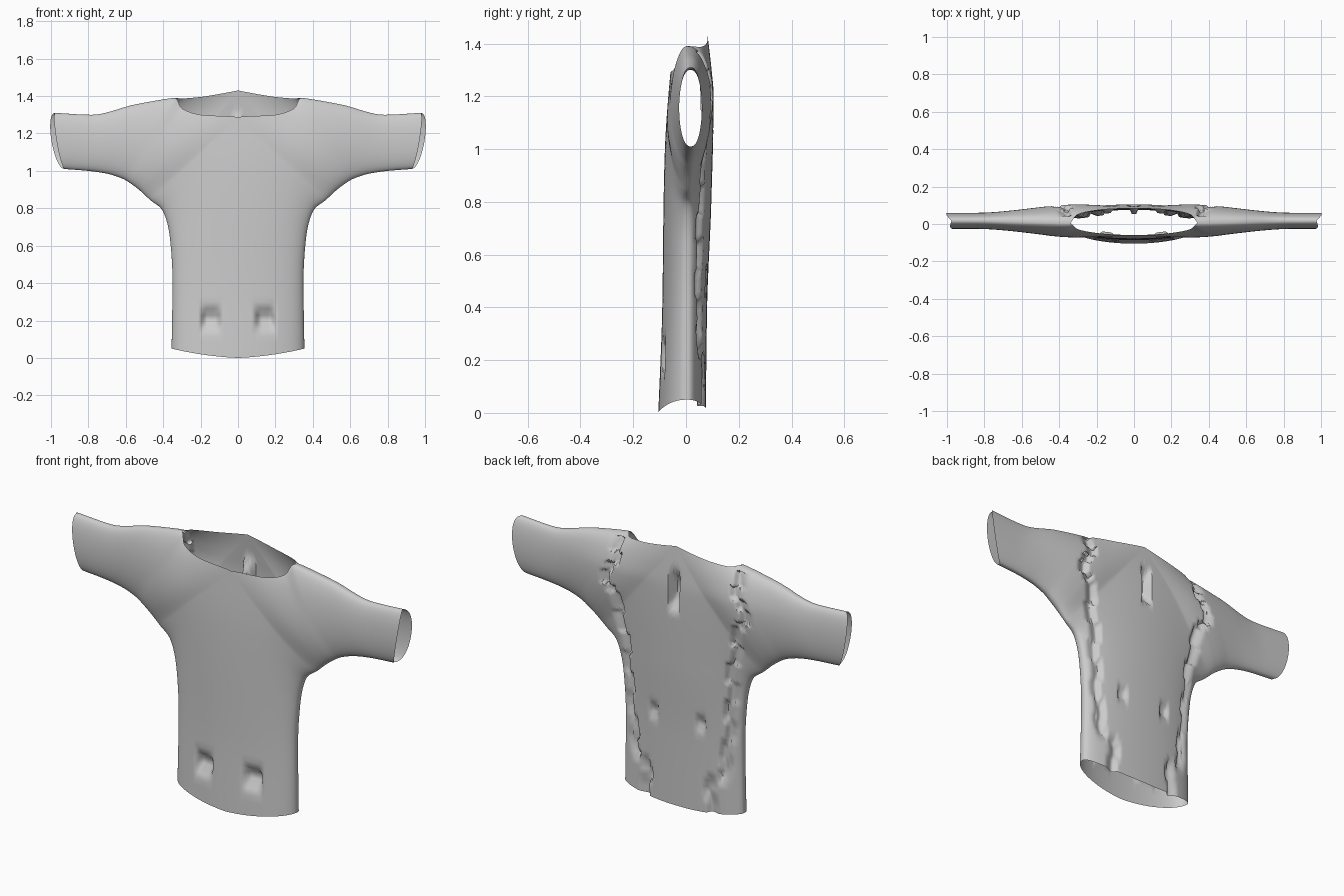
import bpy, bmesh, math

if "Cube" in bpy.data.objects:
    bpy.data.objects.remove(bpy.data.objects["Cube"])


def curve(xs, ys):
    """Monotone cubic curve through the points (no overshoot)."""
    n = len(xs)
    h = [xs[i + 1] - xs[i] for i in range(n - 1)]
    d = [(ys[i + 1] - ys[i]) / h[i] for i in range(n - 1)]
    m = [d[0]] + [0 if d[i - 1] * d[i] <= 0 else 2 * d[i - 1] * d[i] / (d[i - 1] + d[i])
                  for i in range(1, n - 1)] + [d[-1]]

    def f(x):
        x = min(max(x, xs[0]), xs[-1])
        i = 0
        while i < n - 2 and x > xs[i + 1]:
            i += 1
        t = (x - xs[i]) / h[i]
        return ((1 + 2 * t) * (1 - t) ** 2 * ys[i] + t * (1 - t) ** 2 * h[i] * m[i]
                + t * t * (3 - 2 * t) * ys[i + 1] + t * t * (t - 1) * h[i] * m[i + 1])
    return f


def smooth(x, a, b):
    t = min(max((x - a) / (b - a), 0), 1)
    return t * t * (3 - 2 * t)


K = list(range(11))
# Outer edge: hem corner, armpit, underside of sleeve
ax = curve(K, [.355, .35, .365, .405, .47, .53, .57, .61, .70, .80, .925])
az = curve(K, [.05, .40, .65, .79, .845, .90, .93, .955, .985, 1.0, 1.01])
# Inner edge: centre line, neckline, shoulder, top of sleeve
bx = curve(K, [0, 0, 0, 0, 0, .2, .30, .34, .55, .78, .975])
bz = {-1: curve(K, [0, .45, .8, 1.08, 1.285, 1.30, 1.335, 1.39, 1.355, 1.30, 1.31]),
      1: curve(K, [.02, .45, .8, 1.1, 1.43, 1.395, 1.387, 1.39, 1.355, 1.30, 1.31])}
# How far round the cross-section the inner edge lies (0 = middle, 1 = seam)
bt = curve(K, [0, 0, 0, 0, 0, .58, .86, 1, 1, 1, 1])
# Front and back outlines seen from the side
depth = {-1: curve([0, .4, .8, 1.0, 1.28, 1.4], [-.105, -.09, -.085, -.08, -.06, -.045]),
         1: curve([0, .4, .8, 1.2, 1.3, 1.43], [.075, .08, .096, .105, .097, .082])}
cuff = {-1: -.026, 1: .06}
# Path of the crease down each side of the back
crease = curve([0, .17, .25, .5, .85, 1.15, 1.38], [.17, .17, .24, .275, .305, .36, .33])


def dent(x, z, cx, cz, rx, rz):
    r = max(abs(x - cx) / rx, abs(z - cz) / rz)
    return 1 - smooth(r, .35, 1)


def details(x, z, side):
    """Inward offset of pockets, pits and creases."""
    if side < 0:
        # Front hollows, deeper towards the centre
        return .045 * dent(x, z, .145, .21, .065, .065)
    o = .05 * dent(x, z, 0, 1.19, .035, .12)
    o += .02 * dent(x, z, .14, .5, .035, .05)
    c = crease(z) + .01 * math.copysign(1, math.sin(z * 29))
    if 1.12 < z < 1.24:
        c += .03
    d = x - c
    if z < 1.37 and -.012 < d < .07:
        o += .024 * smooth(d, -.012, .006) * (1 - smooth(d, .006, .07))
    return o


def panel(bm, side, nu=120, nv=56):
    rows = []
    for i in range(nu + 1):
        u = 10 * i / nu
        tb = bt(u)
        end = math.asin(min(tb, 1))
        row = []
        for j in range(nv + 1):
            th = -math.pi / 2 + (end + math.pi / 2) * j / nv
            t = math.sin(th)
            s = (t + 1) / (tb + 1)
            p = max(math.cos(th), 0) ** .85
            if p < 1e-6:
                p = 0
            x = ax(u) + (bx(u) - ax(u)) * s
            z = az(u) + (bz[side](u) - az(u)) * s
            # Curved hem and bulging cuff
            z -= .035 * s * (1 - s) * (1 - smooth(u, 0, 1))
            x += (.02 if side < 0 else .047) * p * smooth(u, 8.5, 10)
            k = smooth(x, .28, .85)
            seam = .005 + .013 * k
            y = depth[side](z) * (1 - k) + cuff[side] * k
            y = seam + (y - seam) * p
            y -= side * details(x, z, side) * min(1, p * 1.5)
            row.append(bm.verts.new((max(x, 0), y, z)))
        rows.append(row)
    for a, b in zip(rows, rows[1:]):
        for j in range(nv):
            bm.faces.new((a[j], a[j + 1], b[j + 1], b[j]))


# Half of the shirt: front and back panels sewn along the seams
bm = bmesh.new()
panel(bm, -1)
panel(bm, 1)
bmesh.ops.remove_doubles(bm, verts=bm.verts, dist=.0008)
bmesh.ops.recalc_face_normals(bm, faces=bm.faces)
if sum(f.normal.y * f.calc_center_median().y for f in bm.faces) < 0:
    bmesh.ops.reverse_faces(bm, faces=bm.faces)
mesh = bpy.data.meshes.new("shirt")
bm.to_mesh(mesh)
bm.free()
shirt = bpy.data.objects.new("shirt", mesh)
bpy.context.collection.objects.link(shirt)

# Other half
mirror = shirt.modifiers.new("mirror", 'MIRROR')
mirror.use_axis[0] = True
mirror.merge_threshold = .001
bpy.context.view_layer.objects.active = shirt
shirt.select_set(True)
bpy.ops.object.shade_smooth_by_angle(angle=math.radians(50))
